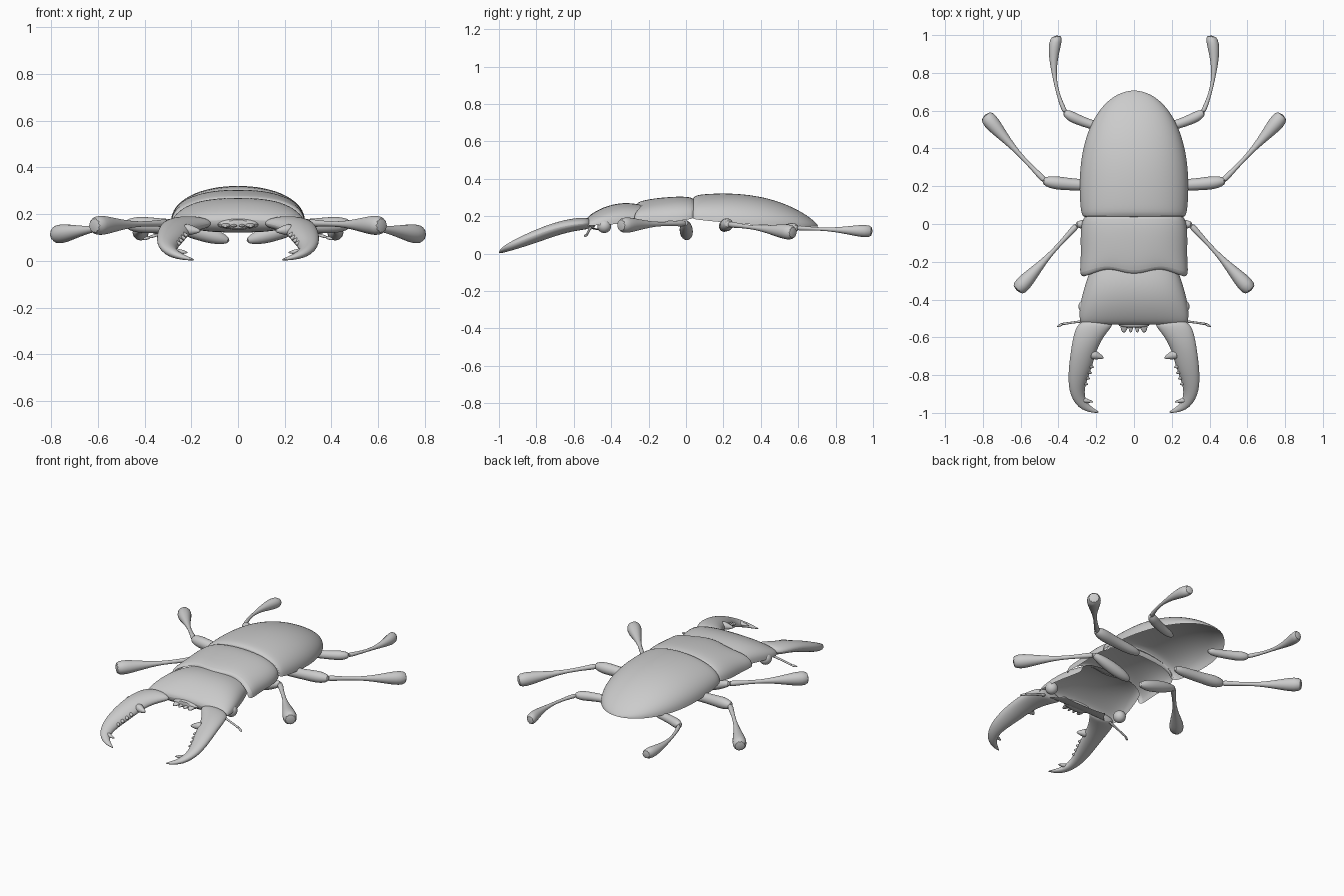
import bpy, bmesh, math
from mathutils import Vector

if "Cube" in bpy.data.objects:
    bpy.data.objects.remove(bpy.data.objects["Cube"])


def finish(name, bm, levels=0):
    me = bpy.data.meshes.new(name)
    bm.to_mesh(me)
    bm.free()
    ob = bpy.data.objects.new(name, me)
    bpy.context.collection.objects.link(ob)
    if levels:
        mod = ob.modifiers.new("smooth", 'SUBSURF')
        mod.levels = mod.render_levels = levels
    bpy.ops.object.select_all(action='DESELECT')
    ob.select_set(True)
    bpy.context.view_layer.objects.active = ob
    bpy.ops.object.shade_smooth_by_angle(angle=math.radians(50))


def skin(bm, rings, closed):
    n = len(rings[0])
    for a, b in zip(rings, rings[1:]):
        for i in range(n if closed else n - 1):
            j = (i + 1) % n
            bm.faces.new((a[i], a[j], b[j], b[i]))


def shell(name, stations, power=2.0, wave=lambda u, y: 0, n=20):
    """Open-bottomed dome; stations are (y, half width, rim z, top z)."""
    bm = bmesh.new()
    rings = []
    for y, w, ze, zt in stations:
        ring = []
        for i in range(n + 1):
            t = math.pi * i / n
            u = math.copysign(abs(math.cos(t)) ** (2 / power), math.cos(t))
            h = max(math.sin(t), 0) ** (2 / power)
            ring.append(bm.verts.new((w * u, y + wave(u, y), ze + (zt - ze) * h)))
        rings.append(ring)
    skin(bm, rings, False)
    finish(name, bm, 2)


def loft(name, sections, levels=1, n=10):
    """Closed body through rings of (centre, side vector, up vector)."""
    bm = bmesh.new()
    rings = [[bm.verts.new(c + a * math.cos(k * math.tau / n) + b * math.sin(k * math.tau / n))
              for k in range(n)] for c, a, b in sections]
    skin(bm, rings, True)
    bm.faces.new(rings[0])
    bm.faces.new(rings[-1])
    bmesh.ops.recalc_face_normals(bm, faces=bm.faces)
    finish(name, bm, levels)


def limb(name, a, b, side, radii, bow=0.0, flat=1.0):
    """Round limb from a to b, radii spread evenly, bowed sideways in the middle."""
    flip = Vector((side, 1, 1))
    a, b = Vector(a) * flip, Vector(b) * flip
    d = (b - a).normalized()
    across = d.cross(Vector((0, 0, 1))).normalized()
    secs = []
    for k, r in enumerate(radii):
        t = k / (len(radii) - 1)
        p = a.lerp(b, t) + across * side * bow * 4 * t * (1 - t)
        secs.append((p, across * r, across.cross(d) * r * flat))
    loft(name, secs)


# Wing cases: an oval plan and a dome that falls away to the rear
cases = [(.045, .23, .20, .25)]
for k in range(15):
    t = math.sin(k / 14 * math.pi / 2)
    f = max(0, 1 - abs((t - .25) / .75) ** 2.2)
    z = .145 + .04 * (1 - t) ** 2
    cases.append((.026 + .681 * t, .287 * f ** .5 + .001, z, max(z, .147 + .175 * f ** .8)))
shell("wing_cases", cases, 2.1)


# Thorax shield with a wavy front edge
def neck_wave(u, y):
    f = max(0, min(1, (-.12 - y) / .14))
    return f * (.028 * math.sin(math.pi * min(abs(u), .95)) ** 2 - .012 - .012 * abs(u) ** 8)


shell("thorax_shield", [
    (.05, .24, .20, .28), (.036, .27, .185, .302), (-.04, .285, .174, .307), (-.17, .279, .17, .296),
    (-.25, .29, .168, .278), (-.255, .265, .172, .26)], 2.3, neck_wave)

# Head, folded under at the front
shell("head", [
    (-.21, .22, .17, .255), (-.31, .255, .163, .276), (-.42, .286, .154, .26),
    (-.515, .292, .15, .21), (-.54, .265, .146, .178), (-.52, .20, .135, .128),
    (-.44, .15, .135, .122)], 2.5)

# Mouth lip and its prongs
loft("mouth_lip", [(Vector((0, y, .157)), Vector((w, 0, 0)), Vector((0, 0, .025)))
                   for y, w in [(-.48, .11), (-.53, .10), (-.55, .07)]])
for s in (1, -1):
    for x, r in ((.018, .018), (.055, .027)):
        limb("mouth_prong", (x * .9, -.52, .155), (x, -.577, .146), s, (r, r * .8, r * .3), 0, .5)

# Mandible sections: outer x, y, inner x, y, mid z, half thickness
JAW = [(.27, -.50, .10, -.52, .16, .03), (.316, -.55, .12, -.548, .161, .035),
       (.336, -.67, .19, -.635, .146, .038), (.352, -.80, .222, -.765, .101, .039),
       (.343, -.91, .267, -.87, .058, .031), (.282, -.993, .256, -.95, .024, .019),
       (.182, -1.003, .182, -.994, .003, .003)]

# Legs: hip, knee, foot, thigh thickness, club thickness, thigh bow, shin bow
LEGS = {
    "front": ((.035, .005, .085), (.312, -.003, .166), (.622, -.355, .151), .037, .043, 0, 0),
    "middle": ((.13, .205, .14), (.487, .228, .158), (.79, .58, .111), .036, .042, .008, .006),
    "rear": ((.13, .505, .125), (.375, .592, .138), (.409, 1.0, .118), .029, .034, .012, .036),
}
FRONT_THIGH = (.35, .85, 1, 1.02, .95, .75, .4)
THIGH = (.4, .75, .86, .9, .93, .97, 1.04, .98, .5)
SHIN = (.45, .38, .3, .28, .29, .38, .53, .72, .92, 1.07, .9)

for s, tag in ((1, "right"), (-1, "left")):
    secs = []
    for ox, oy, ix, iy, z, h in JAW:
        o, i = Vector((ox * s, oy, z)), Vector((ix * s, iy, z))
        secs.append(((o + i) / 2, (o - i) * .52, Vector((0, 0, h))))
    loft(tag + "_mandible", secs, 2)

    # Mandible teeth: one large, a row of small ones, one near the tip
    teeth = [((.235, -.685, .135), (.158, -.71, .128), .034),
             ((.28, -.93, .042), (.213, -.943, .036), .018)]
    for k in range(4):
        x, y, z = .226 + .01 * k, -.75 - .03 * k, .112 - .012 * k
        teeth.append(((x + .015, y, z), (x - .014, y - .01, z - .003), .018))
    for base, tip, r in teeth:
        limb(tag + "_mandible_tooth", base, tip, s, (r, r * .65, r * .15))

    # Leg pairs
    for part, (hip, knee, foot, rt, rs, bow_t, bow_s) in LEGS.items():
        prof = FRONT_THIGH if part == "front" else THIGH
        limb(f"{tag}_{part}_thigh", hip, knee, s, [rt * r for r in prof], bow_t)
        start = Vector(knee).lerp(Vector(hip), .05)
        limb(f"{tag}_{part}_shin", start, foot, s, [rs * r for r in SHIN], bow_s)

    # Antenna with a hooked tip
    limb(tag + "_antenna", (.24, -.51, .14), (.385, -.53, .1), s, (.011, .007, .006, .006, .008))
    limb(tag + "_antenna_tip", (.375, -.527, .102), (.408, -.545, .092), s, (.006, .009, .003))

    # Eye
    bm = bmesh.new()
    bmesh.ops.create_uvsphere(bm, u_segments=24, v_segments=14, radius=.037)
    bmesh.ops.translate(bm, verts=bm.verts, vec=(.257 * s, -.437, .147))
    finish(tag + "_eye", bm)
